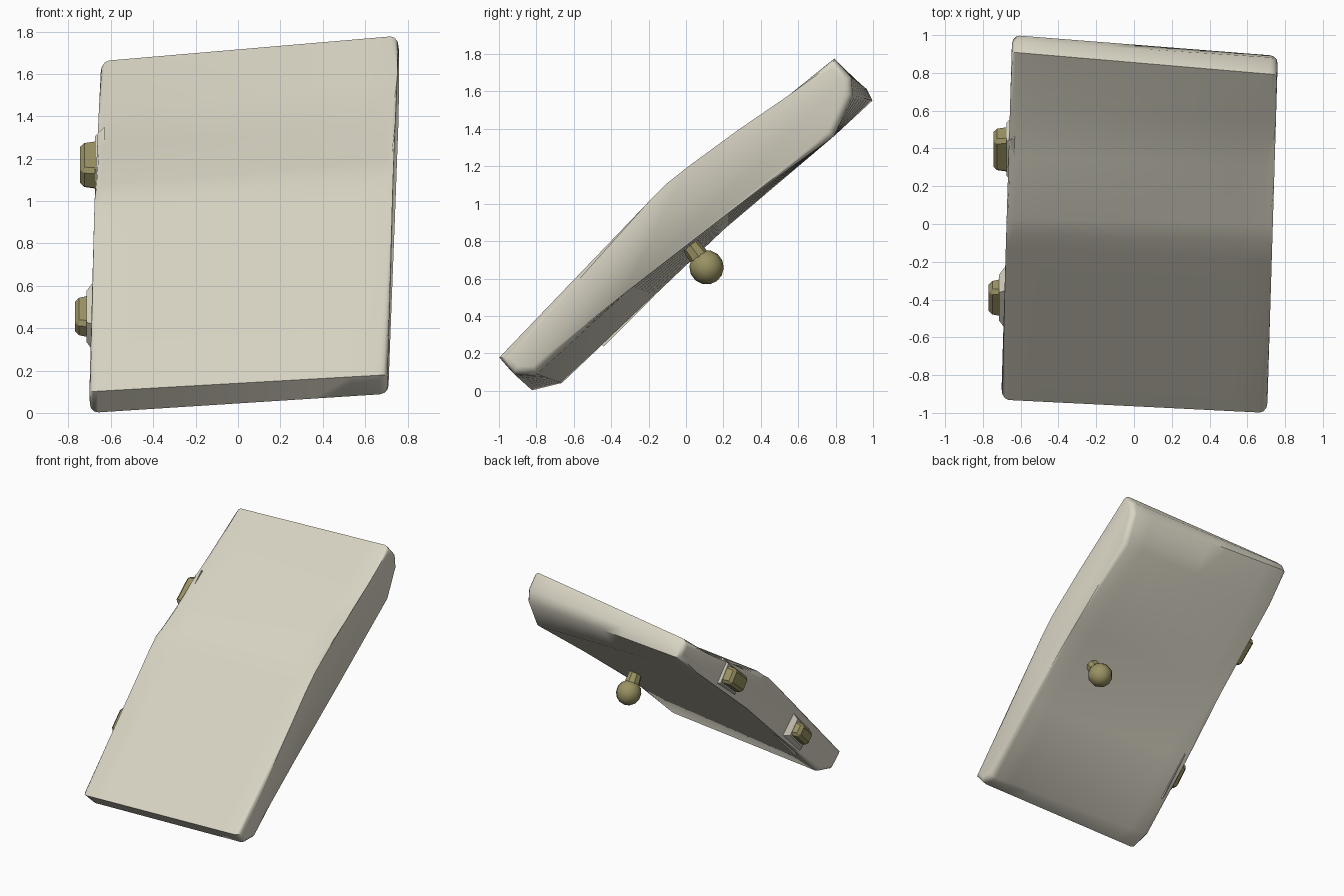
import bpy, bmesh, math
from mathutils import Vector, Matrix

if "Cube" in bpy.data.objects:
    bpy.data.objects.remove(bpy.data.objects["Cube"])

def material(name, rgb):
    m = bpy.data.materials.new(name)
    m.diffuse_color = (*rgb, 1)
    m.use_nodes = True
    m.node_tree.nodes["Principled BSDF"].inputs["Base Color"].default_value = m.diffuse_color
    return m

ivory = material("warm ivory", (0.70, 0.67, 0.56))
olive = material("olive", (0.32, 0.285, 0.125))

def finish(bm, name, mat, angle=35):
    bmesh.ops.recalc_face_normals(bm, faces=bm.faces)
    me = bpy.data.meshes.new(name)
    bm.to_mesh(me)
    bm.free()
    me.materials.append(mat)
    ob = bpy.data.objects.new(name, me)
    bpy.context.collection.objects.link(ob)
    bpy.ops.object.select_all(action='DESELECT')
    ob.select_set(True)
    bpy.context.view_layer.objects.active = ob
    bpy.ops.object.shade_smooth_by_angle(angle=math.radians(angle))
    return ob

# Slab: (y, z) outlines of the right and left ends, lofted together
RIGHT = [(-1.0, .18), (-.2, 1.01), (-.1, 1.11), (0, 1.19), (.3, 1.36), (.55, 1.58), (.79, 1.78),
         (.88, 1.68), (.89, 1.58), (.79, 1.36), (.2, .93), (-.33, .52), (-.8, .09), (-.92, .09)]
LEFT = [(-.93, .10), (-.13, .93), (-.05, 1.01), (.03, 1.08), (.35, 1.26), (.6, 1.42), (.91, 1.66),
        (.97, 1.61), (1.0, 1.55), (.79, 1.36), (.2, .86), (-.2, .48), (-.66, .04), (-.82, 0)]
STEPS = 8
bm = bmesh.new()
rings = []
for i in range(STEPS + 1):
    t = i / STEPS
    ring = []
    for (ya, za), (yb, zb) in zip(LEFT, RIGHT):
        y, z = ya + (yb - ya) * t, za + (zb - za) * t
        ring.append(bm.verts.new(((2 * t - 1) * .705 + .03 + .03 * y, y, z)))
    rings.append(ring)
n = len(LEFT)
for a, b in zip(rings, rings[1:]):
    for k in range(n):
        bm.faces.new((a[k], a[(k + 1) % n], b[(k + 1) % n], b[k]))
caps = [bm.faces.new(rings[0]), bm.faces.new(rings[-1])]
rim = [e for f in caps for e in f.edges]
bmesh.ops.bevel(bm, geom=rim, offset=.04, segments=3, profile=.5, affect='EDGES')
finish(bm, "slab", ivory, 50)

# Tapered block pointing out of the left side, its length following the slope
def block(name, mat, centre, x_in, x_out, length, width, taper, slope, bevel):
    bm = bmesh.new()
    bmesh.ops.create_cube(bm, size=1)
    for v in bm.verts:
        s = taper if v.co.x < 0 else 1
        v.co = Vector((x_out if v.co.x < 0 else x_in, v.co.y * length * s, v.co.z * width * s))
    if bevel:
        bmesh.ops.bevel(bm, geom=bm.edges[:], offset=bevel, segments=1, affect='EDGES')
    bm.transform(Matrix.Translation((0, *centre)) @ Matrix.Rotation(math.radians(slope), 4, 'X'))
    return finish(bm, name, mat, 30)

# Side buttons with the raised skin round them
block("upper_button", olive, (.395, 1.17), -.60, -.745, .25, .14, .85, 40, .02)
block("upper_button_collar", ivory, (.395, 1.17), -.63, -.675, .32, .2, .75, 40, 0)
block("lower_button", olive, (-.39, .455), -.62, -.77, .24, .13, .75, 45, .02)
block("lower_button_collar", ivory, (-.39, .455), -.64, -.715, .38, .24, .55, 45, 0)

# Ball peg under the slab: tapered neck and ball
start, end = Vector((.42, .0, .81)), Vector((.42, .11, .66))
axis = end - start
turn = axis.to_track_quat('Z', 'Y').to_matrix().to_4x4()
bm = bmesh.new()
bmesh.ops.create_cone(bm, cap_ends=True, segments=8, radius1=.045, radius2=.06, depth=axis.length,
                      matrix=Matrix.Translation((start + end) / 2) @ turn)
finish(bm, "peg_neck", olive)
bm = bmesh.new()
bmesh.ops.create_uvsphere(bm, u_segments=10, v_segments=7, radius=.092,
                          matrix=Matrix.Translation(end) @ turn)
finish(bm, "peg_ball", olive, 50)
